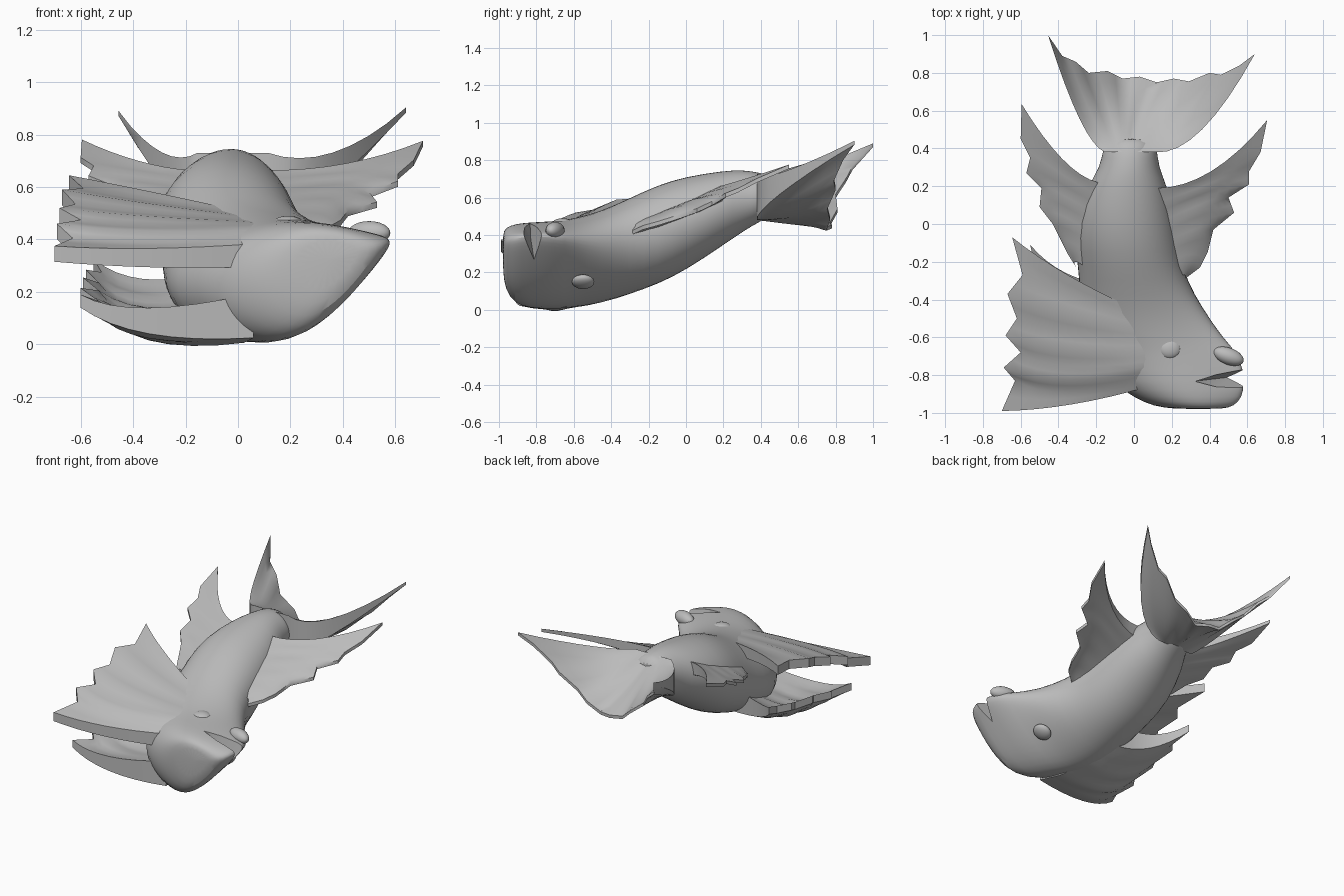
import bpy, bmesh, math
from mathutils import Vector

if "Cube" in bpy.data.objects:
    bpy.data.objects.remove(bpy.data.objects["Cube"], do_unlink=True)

grey = bpy.data.materials.new("plain_grey")
grey.use_nodes = True
grey.diffuse_color = (0.5, 0.5, 0.5, 1)
grey.node_tree.nodes["Principled BSDF"].inputs["Base Color"].default_value = (0.5, 0.5, 0.5, 1)


def make_object(name, bm, angle=40):
    bmesh.ops.recalc_face_normals(bm, faces=bm.faces)
    mesh = bpy.data.meshes.new(name)
    bm.to_mesh(mesh)
    bm.free()
    obj = bpy.data.objects.new(name, mesh)
    bpy.context.collection.objects.link(obj)
    mesh.materials.append(grey)
    bpy.ops.object.select_all(action='DESELECT')
    obj.select_set(True)
    bpy.context.view_layer.objects.active = obj
    bpy.ops.object.shade_smooth_by_angle(angle=math.radians(angle))
    return obj


def along(points, u):
    """Point at fraction u of a polyline."""
    s = u * (len(points) - 1)
    i = min(int(s), len(points) - 2)
    return Vector(points[i]).lerp(Vector(points[i + 1]), s - i)


def fin(name, root, mid, tip, thick_root, thick_tip, pleat=0.0, rows=8, split=2):
    """Closed fin curving from root through mid to a ragged tip line."""
    cols = (len(tip) - 1) * split
    bm = bmesh.new()
    layers = ([], [])
    for c in range(cols + 1):
        u = c / cols
        a, b, d = along(root, u), along(mid, u), along(tip, u)
        fold = abs((c / split) % 2 - 1) - 1          # 0 on a ray, -1 in a notch
        for side, layer in zip((1, -1), layers):
            line = []
            for r in range(rows + 1):
                v = r / rows
                p = a * (2 * (v - .5) * (v - 1)) + b * (4 * v * (1 - v)) + d * (2 * v * (v - .5))
                t = thick_tip + (thick_root - thick_tip) * (1 - v) ** 1.3
                p.z += side * t / 2 + fold * pleat * v
                line.append(bm.verts.new(p))
            layer.append(line)
    top, low = layers
    for c in range(cols):
        for r in range(rows):
            for g in layers:
                bm.faces.new((g[c][r], g[c + 1][r], g[c + 1][r + 1], g[c][r + 1]))
        for r in (0, rows):
            bm.faces.new((top[c][r], top[c + 1][r], low[c + 1][r], low[c][r]))
    for c in (0, cols):
        for r in range(rows):
            bm.faces.new((top[c][r], top[c][r + 1], low[c][r + 1], low[c][r]))
    return make_object(name, bm)


def blob(name, loc, size, rot=(0, 0, 0)):
    bm = bmesh.new()
    bmesh.ops.create_uvsphere(bm, u_segments=20, v_segments=12, radius=1)
    obj = make_object(name, bm)
    obj.location, obj.scale, obj.rotation_euler = loc, size, rot
    return obj


# Body and turned head: y, left x, right x, bottom z, top z, lift of the underside
sections = [
    (.46, -.14, .10, .50, .71, 0), (.40, -.165, .125, .475, .735, 0),
    (.30, -.18, .13, .415, .75, 0), (.20, -.25, .18, .345, .745, 0),
    (0, -.315, .225, .21, .715, 0), (-.15, -.31, .25, .135, .67, 0),
    (-.30, -.29, .28, .075, .60, .05), (-.45, -.29, .37, .02, .53, .15),
    (-.60, -.27, .47, -.01, .49, .27), (-.70, -.20, .57, -.015, .475, .32),
    (-.84, -.12, .59, -.015, .47, .34), (-.92, .0, .575, .02, .46, .28),
    (-.965, .10, .53, .09, .44, .2), (-.98, .22, .47, .2, .41, .1)]
bm = bmesh.new()
rings = []
N = 24
for y, x0, x1, z0, z1, lift in sections:
    ring = []
    for k in range(N):
        c, s = math.cos(k * math.tau / N), math.sin(k * math.tau / N)
        z = (z0 + z1) / 2 + (z1 - z0) / 2 * s
        z += lift * max(0, (c + .35) / 1.35) ** 1.5 * (1 - s) / 2
        ring.append(bm.verts.new(((x0 + x1) / 2 + (x1 - x0) / 2 * c, y, z)))
    rings.append(ring)
for a, b in zip(rings, rings[1:]):
    for k in range(N):
        bm.faces.new((a[k], a[(k + 1) % N], b[(k + 1) % N], b[k]))
bm.faces.new(rings[0])
bm.faces.new(rings[-1])
body = make_object("body", bm)

# Wedge that opens the mouth
bm = bmesh.new()
for p in [(.30, -.84, .6), (.68, -.715, .6), (.68, -.945, .6), (.60, -.80, .19), (.34, -.83, .38)]:
    bm.verts.new(p)
bmesh.ops.convex_hull(bm, input=bm.verts)
cutter = make_object("mouth_cutter", bm)
cutter.hide_render = True
body.modifiers.new("smooth", 'SUBSURF').levels = 1
cut = body.modifiers.new("mouth", 'BOOLEAN')
cut.operation, cut.object, cut.solver = 'DIFFERENCE', cutter, 'EXACT'
bpy.ops.object.select_all(action='DESELECT')
body.select_set(True)
bpy.context.view_layer.objects.active = body
bpy.ops.object.convert(target='MESH')
bpy.ops.object.shade_smooth_by_angle(angle=math.radians(40))
bpy.data.objects.remove(cutter, do_unlink=True)

# Lip and eyes
blob("upper_lip", (.50, -.70, .425), (.085, .045, .045), (0, 0, -.35))
blob("upper_eye", (.19, -.66, .46), (.06, .055, .03))
blob("lower_eye", (.30, -.55, .15), (.06, .06, .03), (0, -.5, 0))

# Cupped tail fin
fin("tail_fin",
    [(-.155, .38, .605), (-.08, .38, .605), (-.02, .38, .605), (.05, .38, .605), (.115, .38, .605)],
    [(-.29, .56, .675), (-.14, .58, .58), (.02, .58, .515), (.20, .56, .57), (.36, .50, .68)],
    [(-.455, 1.0, .88), (-.38, .89, .77), (-.31, .86, .70), (-.24, .80, .62), (-.14, .81, .53),
     (-.06, .77, .47), (.03, .78, .445), (.12, .75, .445), (.21, .77, .49), (.29, .755, .56),
     (.40, .80, .65), (.46, .79, .71), (.56, .84, .81), (.64, .90, .905)],
    .25, .02, .012)

# Large pleated fan above and smaller one below
fin("upper_fan",
    [(.08, -.86, .34), (.12, -.74, .41), (.10, -.6, .43), (.03, -.46, .46)],
    [(-.33, -.955, .33), (-.34, -.78, .42), (-.34, -.55, .485), (-.35, -.27, .55)],
    [(-.70, -.99, .345), (-.63, -.83, .40), (-.69, -.76, .43), (-.60, -.68, .47), (-.68, -.59, .49),
     (-.62, -.50, .53), (-.67, -.37, .56), (-.59, -.27, .59), (-.645, -.07, .615)],
    .09, .06, .025)
fin("lower_fan",
    [(.06, -.86, .11), (.02, -.7, .09), (-.04, -.5, .12), (-.12, -.32, .19)],
    [(-.34, -.91, .09), (-.34, -.7, .07), (-.35, -.5, .11), (-.36, -.26, .20)],
    [(-.60, -.93, .165), (-.53, -.80, .16), (-.60, -.72, .19), (-.53, -.62, .20), (-.59, -.52, .23),
     (-.53, -.42, .23), (-.58, -.31, .26), (-.52, -.24, .27), (-.55, -.11, .30)],
    .17, .05, .02)

# Side fins
fin("left_side_fin",
    [(.12, .19, .62), (.14, .04, .55), (.16, -.13, .48), (.18, -.29, .42)],
    [(.41, .28, .665), (.39, .15, .60), (.34, -.05, .52), (.26, -.27, .435)],
    [(.705, .55, .765), (.67, .38, .70), (.61, .28, .64), (.61, .21, .62), (.50, .14, .57),
     (.53, .06, .54), (.42, -.03, .50), (.39, -.15, .47), (.35, -.23, .44), (.27, -.29, .42)],
    .09, .022, .008)
fin("right_side_fin",
    [(-.19, .22, .62), (-.20, .08, .56), (-.22, -.08, .50), (-.24, -.24, .44)],
    [(-.38, .345, .675), (-.41, .20, .61), (-.39, .02, .54), (-.31, -.20, .45)],
    [(-.595, .635, .77), (-.60, .45, .71), (-.55, .35, .67), (-.57, .27, .64), (-.49, .19, .60),
     (-.50, .09, .57), (-.43, 0, .53), (-.39, -.08, .50), (-.35, -.16, .47), (-.30, -.24, .44)],
    .09, .022, .008)
